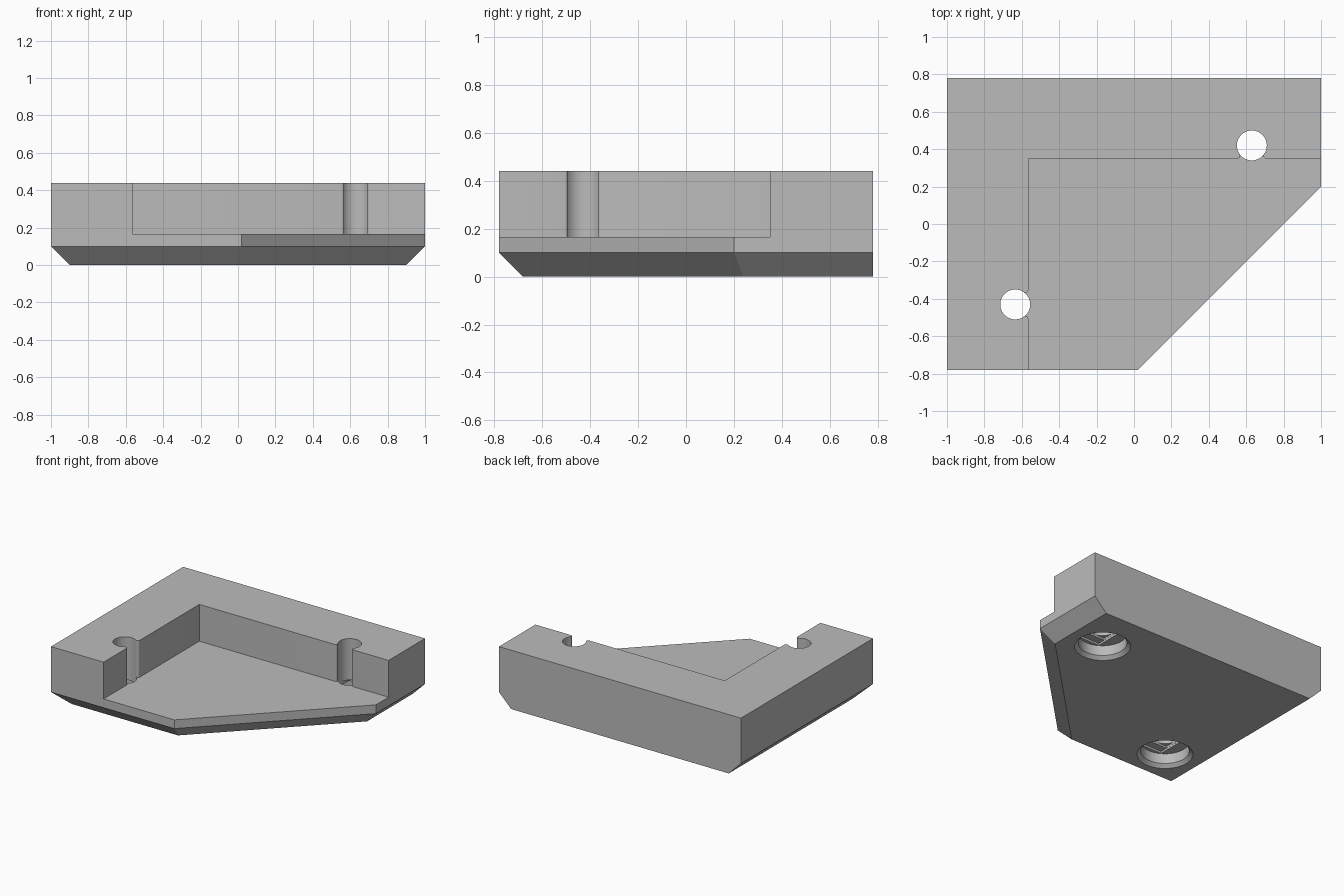
import bpy, bmesh
from math import sin, cos, pi, radians

cube = bpy.data.objects.get("Cube")
if cube:
    bpy.data.objects.remove(cube, do_unlink=True)

grey = bpy.data.materials.new("plain grey")
grey.use_nodes = True
grey.diffuse_color = (0.5, 0.5, 0.5, 1)
grey.node_tree.nodes["Principled BSDF"].inputs["Base Color"].default_value = (0.5, 0.5, 0.5, 1)


def loft(name, rings):
    """Solid through stacked outlines given as (points, z)."""
    bm = bmesh.new()
    loops = [[bm.verts.new((x, y, z)) for x, y in pts] for pts, z in rings]
    for low, high in zip(loops, loops[1:]):
        for i in range(len(low)):
            j = (i + 1) % len(low)
            bm.faces.new((low[i], low[j], high[j], high[i]))
    bm.faces.new(loops[0])
    bm.faces.new(loops[-1])
    bmesh.ops.recalc_face_normals(bm, faces=bm.faces[:])
    mesh = bpy.data.meshes.new(name)
    bm.to_mesh(mesh)
    bm.free()
    mesh.materials.append(grey)
    obj = bpy.data.objects.new(name, mesh)
    bpy.context.collection.objects.link(obj)
    return obj


def circle(cx, cy, r, n=48):
    return [(cx + r * cos(2 * pi * i / n), cy + r * sin(2 * pi * i / n)) for i in range(n)]


def box(cx, cy, w, d):
    return [(cx - w, cy - d), (cx + w, cy - d), (cx + w, cy + d), (cx - w, cy + d)]


def cut(target, cutter):
    cutter.hide_render = True
    mod = target.modifiers.new("cut", 'BOOLEAN')
    mod.operation = 'DIFFERENCE'
    mod.solver = 'EXACT'
    mod.object = cutter
    bpy.context.view_layer.objects.active = target
    bpy.ops.object.modifier_apply(modifier=mod.name)
    bpy.data.objects.remove(cutter, do_unlink=True)


# Five-sided block, chamfered underneath on all but the back edge
outline = [(-1, -0.78), (0.02, -0.78), (1, 0.2), (1, 0.78), (-1, 0.78)]
base = [(-0.9, -0.68), (-0.02, -0.68), (0.9, 0.24), (0.9, 0.78), (-0.9, 0.78)]
bracket = loft("corner_bracket", [(base, 0), (outline, 0.1), (outline, 0.44)])

# Screw holes: chamfered counterbore, stepped roof, through hole
wall_x, wall_y, offset = -0.565, 0.35, 0.07
holes = [(0.63, wall_y + offset), (wall_x - offset, -0.43)]
for x, y in holes:
    cut(bracket, loft("counterbore", [(circle(x, y, 0.2), -0.01), (circle(x, y, 0.165), 0.025),
                                      (circle(x, y, 0.165), 0.1)]))
    cut(bracket, loft("slot", [(box(x, y, 0.082, 0.138), 0.05), (box(x, y, 0.082, 0.138), 0.115)]))
    cut(bracket, loft("square", [(box(x, y, 0.081, 0.081), 0.05), (box(x, y, 0.081, 0.081), 0.13)]))
    cut(bracket, loft("drill", [(circle(x, y, 0.08), 0.06), (circle(x, y, 0.08), 1)]))

# Rounded mouth joining a hole to the pocket: (along the wall, toward the pocket)
fillet = 0.015
half = []
for i in range(7):
    a = radians(90 + 125.5 * i / 6)
    half.append((0.077 + fillet * cos(a), offset - fillet + fillet * sin(a)))
half.append((0.03, 0))
mouth = [(-s, n) for s, n in half] + [(s, n) for s, n in reversed(half)]

# Corner pocket open toward the front and the diagonal side
pocket = [(wall_x, -2)]
pocket += [(holes[1][0] + n, holes[1][1] + s) for s, n in mouth]
pocket += [(wall_x, wall_y)]
pocket += [(holes[0][0] + s, holes[0][1] - n) for s, n in mouth]
pocket += [(2, wall_y), (2, -2)]
cut(bracket, loft("pocket", [(pocket, 0.165), (pocket, 1)]))

# Smooth the round walls, keep the edges sharp
bpy.ops.object.select_all(action='DESELECT')
bracket.select_set(True)
bpy.context.view_layer.objects.active = bracket
bpy.ops.object.shade_smooth_by_angle(angle=radians(30))
